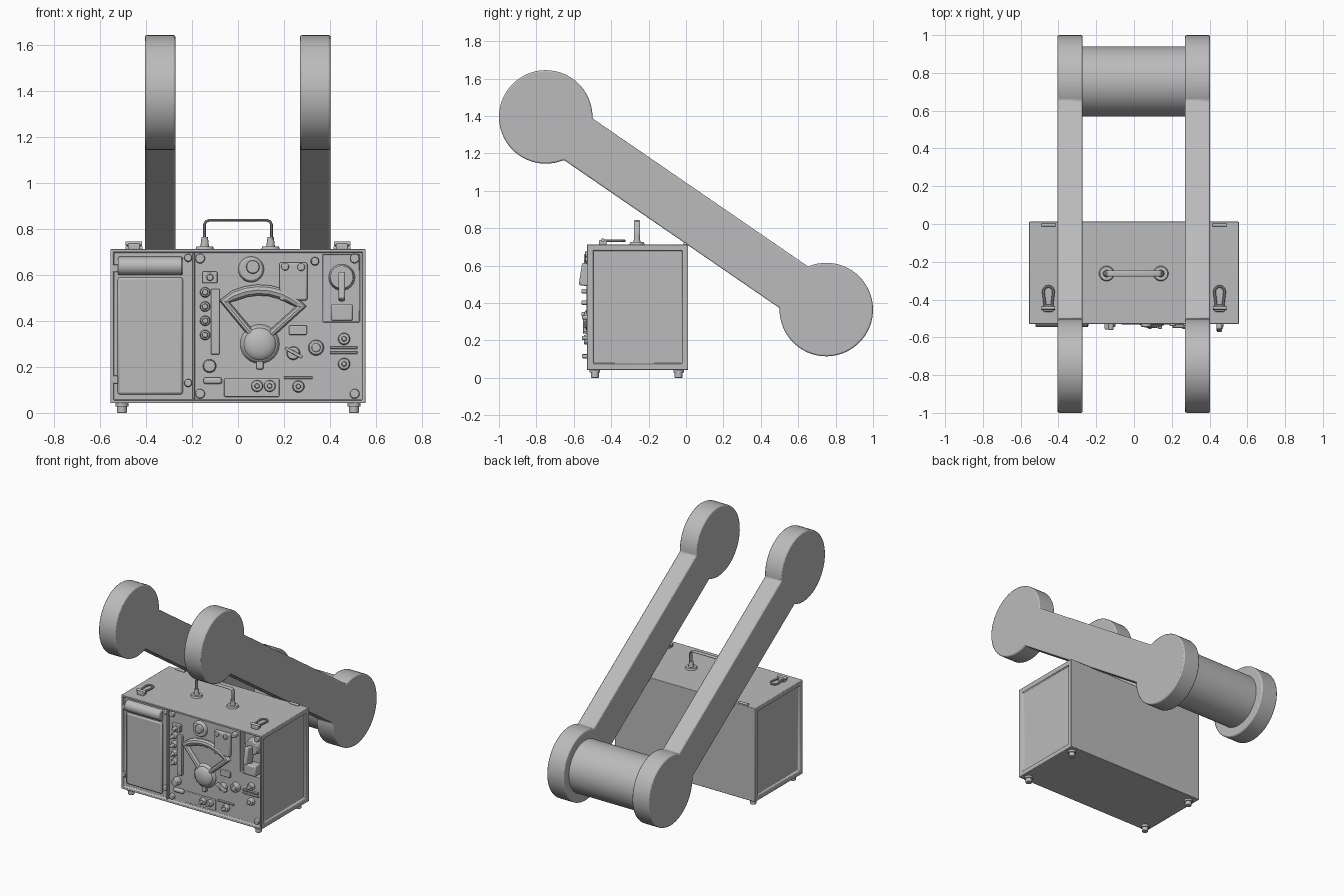
import bpy, bmesh, math
from mathutils import Vector

if "Cube" in bpy.data.objects:
    bpy.data.objects.remove(bpy.data.objects["Cube"], do_unlink=True)

grey = bpy.data.materials.new("plain grey")
grey.use_nodes = True
tone = (0.5, 0.5, 0.5, 1)
grey.diffuse_color = tone
grey.node_tree.nodes["Principled BSDF"].inputs["Base Color"].default_value = tone

PANEL = -0.505   # recessed front panel plane
TOP = 0.713      # top of the case
PIVOT = Vector((0, 0.75, 0.365))
HEAD = Vector((0, -0.75, 1.395))


def finish(ob, name, bevel=0, smooth=True):
    ob.name = name
    ob.data.name = name
    ob.data.materials.clear()
    ob.data.materials.append(grey)
    bpy.ops.object.select_all(action='DESELECT')
    ob.select_set(True)
    bpy.context.view_layer.objects.active = ob
    if smooth:
        bpy.ops.object.shade_smooth_by_angle(angle=math.radians(35))
    if bevel:
        mod = ob.modifiers.new("rounded edges", 'BEVEL')
        mod.width = bevel
        mod.segments = 2
        mod.limit_method = 'ANGLE'
    return ob


def block(name, low, high, bevel=0.004, turn=0):
    low, high = Vector(low), Vector(high)
    bpy.ops.mesh.primitive_cube_add(size=1, location=(low + high) / 2)
    ob = bpy.context.object
    ob.scale = high - low
    bpy.ops.object.transform_apply(location=False, rotation=False, scale=True)
    ob.rotation_euler.y = turn
    return finish(ob, name, bevel)


def rod(name, start, end, radius, tip=None, bevel=0, sides=24):
    start, end = Vector(start), Vector(end)
    axis = end - start
    bpy.ops.mesh.primitive_cone_add(
        vertices=sides, radius1=radius, radius2=radius if tip is None else tip,
        depth=axis.length, location=(start + end) / 2)
    ob = bpy.context.object
    ob.rotation_euler = axis.to_track_quat('Z', 'Y').to_euler()
    return finish(ob, name, bevel)


def knob(name, x, z, radius, front, base=PANEL):
    return rod(name, (x, base + 0.005, z), (x, front, z), radius, radius * 0.85, 0.004)


def ball(name, place, size):
    bpy.ops.mesh.primitive_uv_sphere_add(segments=24, ring_count=12, location=place)
    ob = bpy.context.object
    ob.scale = size
    return finish(ob, name)


def tube(name, points, radius, width=None, cyclic=False):
    curve = bpy.data.curves.new(name, 'CURVE')
    curve.dimensions = '3D'
    curve.bevel_depth = radius
    curve.bevel_resolution = 3
    curve.use_fill_caps = True
    line = curve.splines.new('POLY')
    line.points.add(len(points) - 1)
    for spot, place in zip(line.points, points):
        spot.co = (*place, 1)
    line.use_cyclic_u = cyclic
    ob = bpy.data.objects.new(name, curve)
    bpy.context.collection.objects.link(ob)
    bpy.ops.object.select_all(action='DESELECT')
    ob.select_set(True)
    bpy.context.view_layer.objects.active = ob
    bpy.ops.object.convert(target='MESH')
    return finish(bpy.context.object, name)


# Case with recessed front and side panels
case = block("case", (-0.555, -0.53, 0.042), (0.555, 0.012, TOP), 0.006)
bm = bmesh.new()
bm.from_mesh(case.data)
for direction, rim, depth in (((0, -1, 0), 0.018, 0.025), ((1, 0, 0), 0.045, 0.015),
                              ((-1, 0, 0), 0.045, 0.015)):
    bm.normal_update()
    face = max(bm.faces, key=lambda f: f.normal.dot(Vector(direction)) * f.calc_area())
    bmesh.ops.inset_region(bm, faces=[face], thickness=rim)
    bmesh.ops.inset_region(bm, faces=[face], thickness=0.004, depth=-depth)
bm.to_mesh(case.data)
bm.free()

# Deep pocket cut into the upper corner of the panel
cutter = block("pocket_cutter", (0.37, -0.6, 0.395), (0.53, -0.45, 0.69), 0)
cutter.hide_render = True
cutter.hide_viewport = True
cut = case.modifiers.new("pocket", 'BOOLEAN')
cut.operation = 'DIFFERENCE'
cut.object = cutter
case.modifiers.move(1, 0)

# Side door, roll and divider
block("door", (-0.524, -0.5, 0.08), (-0.24, -0.52, 0.59), 0.012)
rod("door_roll", (-0.522, PANEL, 0.64), (-0.242, PANEL, 0.64), 0.04, bevel=0.005)
block("divider", (-0.198, -0.5, 0.06), (-0.188, -0.526, 0.695), 0.002)
for z in (0.145, 0.63):
    block("door_hinge", (-0.55, -0.5, z - 0.017), (-0.522, -0.53, z + 0.017))
for z in (0.13, 0.675):
    knob("door_screw", -0.217, z, 0.018, -0.525)

# Panel corner screws
for x in (-0.165, 0.508):
    for z in (0.083, 0.672):
        knob("panel_screw", x, z, 0.022, -0.522)

# Fan-shaped frame around the big dial
hub = Vector((0.095, -0.508, 0.3))
rim = [hub + Vector((0.25 * math.sin(a), 0, 0.235 * math.cos(a)))
       for a in [math.radians(-38 + 12 * i) for i in range(8)]]
tube("fan_frame", [hub] + rim, 0.025, cyclic=True)
knob("dial_ring", hub.x, hub.z, 0.088, -0.525)
ball("dial", hub + Vector((0, -0.01, 0)), (0.072, 0.034, 0.072))
block("dial_stop", (0.08, -0.5, 0.19), (0.11, -0.525, 0.225))
knob("fan_knob_base", 0.057, 0.625, 0.058, -0.525)
knob("fan_knob", 0.065, 0.635, 0.032, -0.545)
block("fan_block", (0.18, -0.5, 0.49), (0.302, -0.53, 0.655), 0.008)
for x, z in ((0.205, 0.637), (0.275, 0.635), (0.335, 0.66)):
    knob("small_screw", x, z, 0.019, -0.54)

# Switch column
for i in range(4):
    knob("button_collar", -0.143, 0.525 - i * 0.062, 0.023, -0.53)
    knob("button", -0.143, 0.525 - i * 0.062, 0.014, -0.558)
block("column_bar", (-0.118, -0.5, 0.255), (-0.08, -0.525, 0.54))
block("column_switch", (-0.155, -0.5, 0.565), (-0.09, -0.53, 0.615))
knob("switch_tip", -0.122, 0.59, 0.016, -0.56)
knob("column_knob", -0.124, 0.204, 0.03, -0.545)
block("column_pill", (-0.15, -0.5, 0.125), (-0.07, -0.525, 0.155), 0.01)

# Raised apron beneath the dial
block("panel_apron", (-0.06, -0.5, 0.07), (0.18, -0.512, 0.15))

# Lower sockets and knobs
for x, z in ((0.083, 0.117), (0.138, 0.117), (0.263, 0.115), (0.462, 0.322), (0.462, 0.213)):
    knob("socket", x, z, 0.027, -0.53)
    knob("socket_pin", x, z, 0.012, -0.555)
knob("round_gauge", 0.34, 0.284, 0.035, -0.535)
knob("gauge_face", 0.34, 0.284, 0.022, -0.543)
knob("selector", 0.241, 0.26, 0.03, -0.53)
block("selector_pointer", (0.2, -0.52, 0.255), (0.285, -0.55, 0.27), 0.003, 0.5)
block("label_plate", (0.222, -0.5, 0.34), (0.3, -0.522, 0.38))
block("lower_rail", (0.2, -0.5, 0.148), (0.325, -0.52, 0.158), 0.002)
for z in (0.262, 0.284):
    block("side_rail", (0.4, -0.5, z - 0.005), (0.52, -0.52, z + 0.005), 0.002)

# Lever inside the pocket
knob("lever_disc", 0.452, 0.59, 0.058, -0.5, -0.45)
lever = block("lever", (0.437, -0.565, 0.49), (0.467, -0.485, 0.61), 0.008)
lever.rotation_euler.x = -0.15
block("lever_rest", (0.405, -0.45, 0.4), (0.5, -0.52, 0.475), 0.008)

# Feet
for x in (-0.505, 0.505):
    for y in (-0.487, -0.04):
        rod("foot", (x, y, 0), (x, y, 0.03), 0.021, bevel=0.003)
        rod("foot_collar", (x, y, 0.028), (x, y, 0.05), 0.028)

# Carry handle
for x in (-0.145, 0.142):
    rod("handle_flange", (x, -0.262, TOP - 0.005), (x, -0.262, TOP + 0.012), 0.042, 0.036)
    rod("handle_post", (x, -0.262, TOP), (x, -0.262, 0.765), 0.02, 0.014)
side = [(-0.146, 0.75), (-0.146, 0.82), (-0.14, 0.833), (-0.125, 0.839)]
path = side + [(-x, z) for x, z in reversed(side)]
grip = tube("handle_grip", [(x, 0, z) for x, z in path], 0.006)
grip.scale.y = 2.8
grip.location.y = -0.262

# Top latches and rear hinge pins
for x in (-0.453, 0.453):
    block("latch_base", (x - 0.026, -0.465, TOP - 0.003), (x + 0.026, -0.425, 0.737), 0.005)
    rod("latch_pin", (x - 0.036, -0.445, 0.737), (x + 0.036, -0.445, 0.737), 0.009)
    loop = [(x + 0.027 * math.cos(a), -0.36 + 0.03 * math.sin(a), 0.732)
            for a in [math.pi * i / 8 for i in range(9)]]
    tube("latch_loop", [(x + 0.018, -0.435, 0.732)] + loop + [(x - 0.018, -0.435, 0.732)], 0.007)
    rod("hinge_pin", (x - 0.037, -0.006, TOP + 0.004), (x + 0.037, -0.006, TOP + 0.004), 0.008)

# Dumbbell-shaped arms
radius, half = 0.25, 0.135
spread = math.asin(half / radius)
slope = PIVOT - HEAD
heading = math.atan2(slope.z, slope.y)
outline = []
for centre, facing in ((PIVOT, heading), (HEAD, heading + math.pi)):
    sweep = math.pi - spread
    for i in range(49):
        a = facing - sweep + 2 * sweep * i / 48
        outline.append((centre.y + radius * math.cos(a), centre.z + radius * math.sin(a)))
for name, x in (("right_arm", -0.405), ("left_arm", 0.27)):
    mesh = bpy.data.meshes.new(name)
    bm = bmesh.new()
    cap = bm.faces.new([bm.verts.new((x, y, z)) for y, z in outline])
    made = bmesh.ops.extrude_face_region(bm, geom=[cap])["geom"]
    bmesh.ops.translate(bm, vec=(0.133, 0, 0),
                        verts=[v for v in made if isinstance(v, bmesh.types.BMVert)])
    bmesh.ops.recalc_face_normals(bm, faces=bm.faces)
    bm.to_mesh(mesh)
    bm.free()
    arm = bpy.data.objects.new(name, mesh)
    bpy.context.collection.objects.link(arm)
    finish(arm, name, 0.008)

# Roller joining the low ends of the arms
rod("roller", (-0.28, 0.755, PIVOT.z), (0.28, 0.755, PIVOT.z), 0.185, sides=64)
